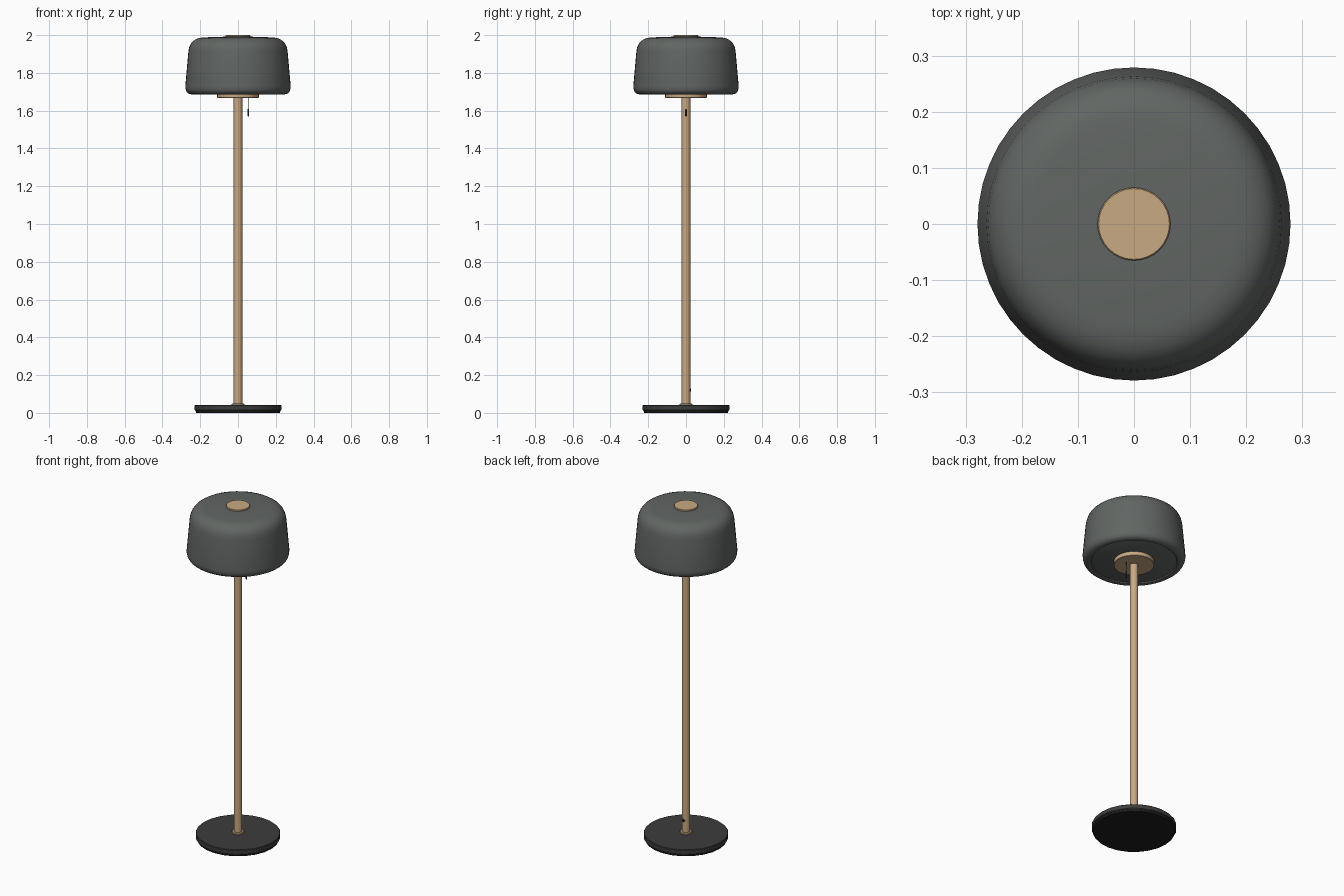
import bpy, bmesh, math
from mathutils import Vector

cube = bpy.data.objects.get("Cube")
if cube:
    bpy.data.objects.remove(cube, do_unlink=True)


def material(name, rgb):
    m = bpy.data.materials.new(name)
    m.use_nodes = True
    m.diffuse_color = (*rgb, 1)
    bsdf = m.node_tree.nodes["Principled BSDF"]
    bsdf.inputs["Base Color"].default_value = (*rgb, 1)
    bsdf.inputs["Roughness"].default_value = 0.6
    return m


grey = material("grey_green_shade", (0.12, 0.132, 0.124))
brass = material("warm_brass", (0.58, 0.40, 0.23))
charcoal = material("charcoal_base", (0.045, 0.045, 0.045))
black = material("black_rubber", (0.012, 0.012, 0.012))


def lathe(name, profile, mat, sides=32, at=(0, 0), angle=35):
    """Spin a bottom-to-top (radius, height) profile around z; ends are capped."""
    bm = bmesh.new()
    rings = []
    for r, z in profile:
        rings.append([bm.verts.new((at[0] + r * math.cos(a), at[1] + r * math.sin(a), z))
                      for a in (2 * math.pi * i / sides for i in range(sides))])
    for low, high in zip(rings, rings[1:]):
        for i in range(sides):
            j = (i + 1) % sides
            bm.faces.new((low[i], low[j], high[j], high[i]))
    bm.faces.new(rings[0][::-1])
    bm.faces.new(rings[-1])
    mesh = bpy.data.meshes.new(name)
    bm.to_mesh(mesh)
    bm.free()
    mesh.materials.append(mat)
    ob = bpy.data.objects.new(name, mesh)
    bpy.context.collection.objects.link(ob)
    bpy.ops.object.select_all(action="DESELECT")
    ob.select_set(True)
    bpy.context.view_layer.objects.active = ob
    bpy.ops.object.shade_smooth_by_angle(angle=math.radians(angle))
    return ob


def corner(before, point, after, steps=6):
    """Round a profile corner with a quadratic curve."""
    a, b, c = (Vector(p) for p in (before, point, after))
    return [tuple(a * (1 - t) ** 2 + b * 2 * t * (1 - t) + c * t * t)
            for t in (i / steps for i in range(steps + 1))]


# Base: weighted plate on a slightly smaller rubber foot
lathe("base_foot", [(0.222, 0), (0.225, 0.012)], black, 24)
lathe("base_plate", [(0.227, 0.012), (0.23, 0.015), (0.23, 0.038), (0.227, 0.041)], charcoal, 24)

# Pole with its collar
lathe("base_collar", [(0.034, 0.04), (0.034, 0.047), (0.031, 0.05)], brass, 24)
lathe("pole", [(0.023, 0.04), (0.023, 1.68)], brass, 24)

# Shade: drum with soft shoulders and a recessed seam underneath
shade_profile = [(0.228, 1.692), (0.232, 1.694), (0.235, 1.688)]
shade_profile += corner((0.24, 1.686), (0.28, 1.686), (0.279, 1.73))
shade_profile += corner((0.263, 1.91), (0.258, 1.985), (0.18, 1.988))
shade_profile += [(0.06, 1.992)]
lathe("lamp_shade", shade_profile, grey, 48, angle=40)
lathe("top_cap", [(0.065, 1.988), (0.065, 1.998), (0.063, 2.0)], brass, 32)
lathe("bottom_cap", [(0.108, 1.668), (0.11, 1.67), (0.11, 1.693)], brass, 32)

# Pull switch hanging below the shade
lathe("pull_cord", [(0.0008, 1.605), (0.0008, 1.67)], black, 6, at=(0.055, 0))
lathe("pull_handle", [(0.003, 1.57), (0.004, 1.573), (0.004, 1.607), (0.002, 1.61)],
      charcoal, 12, at=(0.055, 0))

# Cable grommet at the back of the pole
grommet = lathe("cable_grommet", [(0.008, 0), (0.008, 0.006), (0.006, 0.008)], black, 12)
grommet.rotation_euler.x = math.radians(-90)
grommet.location = (0, 0.019, 0.12)
